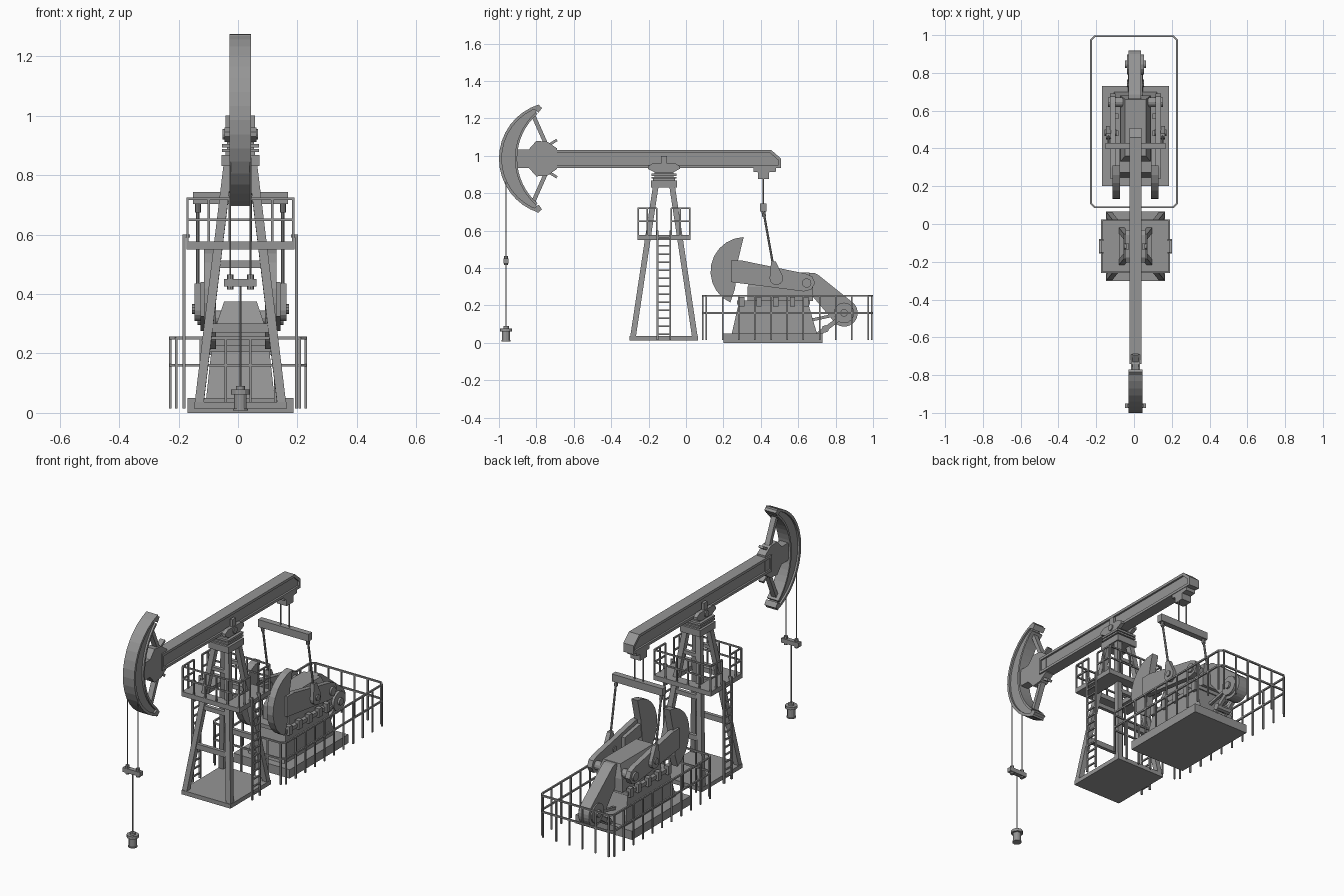
import bpy, bmesh, math
from mathutils import Vector, Matrix

if "Cube" in bpy.data.objects:
    bpy.data.objects.remove(bpy.data.objects["Cube"])

steel = bpy.data.materials.new("steel_grey")
steel.use_nodes = True
GREY = (0.3, 0.3, 0.3, 1)
steel.diffuse_color = GREY
steel.node_tree.nodes["Principled BSDF"].inputs["Base Color"].default_value = GREY

C = 0.008      # centre line of the machine
TY = -0.118    # centre of the tower
SIDES = (-1, 1)


def part(name, build):
    """Collect everything build() adds into one object."""
    bm = bmesh.new()
    build(bm)
    bmesh.ops.recalc_face_normals(bm, faces=bm.faces)
    me = bpy.data.meshes.new(name)
    bm.to_mesh(me)
    bm.free()
    me.materials.append(steel)
    ob = bpy.data.objects.new(name, me)
    bpy.context.collection.objects.link(ob)


def box(bm, x, y, z):
    lo, hi = Vector((x[0], y[0], z[0])), Vector((x[1], y[1], z[1]))
    m = Matrix.Translation((lo + hi) / 2) @ Matrix.Diagonal((*(hi - lo), 1))
    bmesh.ops.create_cube(bm, size=1, matrix=m)


def bar(bm, a, b, w, h=None, sides=0):
    """Square bar, or round rod when sides is given, from a to b."""
    a, b = Vector(a), Vector(b)
    d = (b - a).normalized()
    ref = Vector((0, 1, 0)) if abs(d.x) > 0.9 else Vector((1, 0, 0))
    v = d.cross(ref).normalized()
    m = Matrix((v.cross(d), v, d)).transposed().to_4x4()
    m = Matrix.Translation((a + b) / 2) @ m
    size = (b - a).length
    if sides:
        bmesh.ops.create_cone(bm, cap_ends=True, segments=sides, radius1=w / 2,
                              radius2=w / 2, depth=size, matrix=m)
    else:
        bmesh.ops.create_cube(bm, size=1, matrix=m @ Matrix.Diagonal((w, h or w, size, 1)))


def slab(bm, pts, x, w):
    """Side profile of (y, z) points extruded to width w about x."""
    f = bm.faces.new([bm.verts.new((x - w / 2, y, z)) for y, z in pts])
    new = bmesh.ops.extrude_face_region(bm, geom=[f])["geom"]
    bmesh.ops.translate(bm, vec=(w, 0, 0), verts=[g for g in new if isinstance(g, bmesh.types.BMVert)])


def frustum(bm, y, z, half, top_y, top_half):
    quads = [[bm.verts.new((C + sx * h, yy[i], zz)) for sx, i in ((-1, 0), (1, 0), (1, 1), (-1, 1))]
             for yy, h, zz in ((y, half, z[0]), (top_y, top_half, z[1]))]
    for q in quads:
        bm.faces.new(q)
    for i in range(4):
        j = (i + 1) % 4
        bm.faces.new((quads[0][i], quads[0][j], quads[1][j], quads[1][i]))


def arc(cy, cz, r, a0, a1, n):
    step = math.radians(a1 - a0) / n
    return [(cy + r * math.cos(math.radians(a0) + i * step),
             cz + r * math.sin(math.radians(a0) + i * step)) for i in range(n + 1)]


# Walking beam: I-section with a sloped tail
def walking_beam(bm):
    slab(bm, [(-0.74, 0.945), (0.5, 0.945), (0.5, 0.985), (0.455, 1.02), (-0.74, 1.02)], C, 0.045)
    slab(bm, [(-0.74, 1.015), (0.45, 1.015), (0.495, 0.975), (0.508, 0.985), (0.457, 1.03), (-0.74, 1.03)], C, 0.066)
    box(bm, (C - .033, C + .033), (-0.74, 0.508), (0.935, 0.95))
    box(bm, (C - .033, C + .033), (0.495, 0.508), (0.935, 0.985))
    box(bm, (C - .033, C + .033), (-0.74, -0.728), (0.935, 1.03))
part("walking_beam", walking_beam)


# Horse head: crescent web with broad rims
def horse_head(bm):
    outer = arc(-0.697, 0.985, 0.303, 107, 253, 16)
    inner = arc(-0.586, 0.985, 0.329, 131, 229, 16)
    slab(bm, outer + inner[::-1], C, 0.05)
    slab(bm, outer + arc(-0.697, 0.985, 0.288, 107, 253, 16)[::-1], C, 0.072)
    slab(bm, inner + arc(-0.586, 0.985, 0.317, 131, 229, 16)[::-1], C, 0.072)
    for s in SIDES:
        bar(bm, (C, -0.80, 0.985 + s * 0.255), (C, -0.782, 0.985 + s * 0.28), 0.072, 0.03)
part("horse_head", horse_head)


def head_neck(bm):
    top = [(-0.91, 1.035), (-0.84, 1.035), (-0.80, 1.08), (-0.74, 1.075), (-0.69, 1.04)]
    slab(bm, top + [(y, 1.97 - z) for y, z in reversed(top)], C, 0.05)
    for s in SIDES:
        bar(bm, (C, -0.745, 0.985 + s * 0.07), (C, -0.825, 0.985 + s * 0.25), 0.03, 0.022)
        bar(bm, (C, -0.745, 0.985 + s * 0.065), (C, -0.69, 0.985 + s * 0.1), 0.03, 0.014)
part("head_neck", head_neck)


# Bridle, carrier and well
def bridle(bm):
    for s in SIDES:
        bar(bm, (C + s * .034, -0.962, 0.44), (C + s * .034, -0.962, 0.86), 0.006, sides=6)
        bar(bm, (C + s * .034, -0.962, 0.415), (C + s * .034, -0.962, 0.465), 0.022, sides=8)
    box(bm, (C - .055, C + .055), (-0.975, -0.949), (0.425, 0.45))
    bar(bm, (C, -0.962, 0.07), (C, -0.962, 0.45), 0.007, sides=6)
part("bridle_and_rod", bridle)


def wellhead(bm):
    for w, z0, z1 in ((.042, .008, .065), (.064, .062, .078), (.03, .075, .09), (.05, .008, .014)):
        bar(bm, (C, -0.962, z0), (C, -0.962, z1), w, sides=12)
part("wellhead", wellhead)


# Tower: base slab, four leaning legs, cross braces and cap
def tower(bm):
    box(bm, (C - .155, C + .155), (TY - .183, TY + .183), (0.013, 0.037))

    def corner(sx, sy, z):
        t = (z - 0.02) / 0.81
        return (C + sx * (.14 - .098 * t), TY + sy * (.167 - .122 * t), z)
    for sy in SIDES:
        for sx in SIDES:
            bar(bm, corner(sx, sy, 0.02), corner(sx, sy, 0.84), 0.03)
        for z, h in ((0.285, 0.03), (0.5, 0.024), (0.72, 0.02)):
            bar(bm, corner(-1, sy, z), corner(1, sy, z), 0.02, h)
part("tower", tower)


def tower_cap(bm):
    for hx, hy, z0, z1 in ((.064, .07, .83, .868), (.05, .058, .866, .88), (.062, .066, .878, .888),
                           (.062, .066, .893, .905), (.045, .05, .886, .92)):
        box(bm, (C - hx, C + hx), (TY - hy, TY + hy), (z0, z1))
part("tower_cap", tower_cap)


def saddle(bm):
    ring = [(-.085, .945), (-.06, .96), (.06, .96), (.085, .945), (.085, .93), (.05, .912), (-.05, .912), (-.085, .93)]
    for s in SIDES:
        slab(bm, [(TY + y, z) for y, z in ring], C + s * .043, 0.022)
        box(bm, sorted((C + s * .034, C + s * .05)), (TY - .016, TY + .016), (0.955, 1.0))
    bar(bm, (C - .06, TY, 0.937), (C + .06, TY, 0.937), 0.036, sides=12)
part("saddle_bearing", saddle)


# Service platform with railings and a ladder on each side
def platform(bm):
    for s in SIDES:
        box(bm, sorted((C + s * .085, C + s * .182)), (TY - .142, TY + .142), (0.55, 0.577))
        box(bm, (C - .086, C + .086), sorted((TY + s * .085, TY + s * .142)), (0.55, 0.577))
part("platform", platform)


def railing(bm):
    for s in SIDES:
        x, y = C + s * .178, TY + s * .138
        for z in (0.65, 0.72):
            bar(bm, (C - .178, y, z), (C + .178, y, z), 0.008)
            for t in SIDES:
                bar(bm, (x, TY + t * .138, z), (x, TY + t * .038, z), 0.008)
        for i in range(6):
            px = C - .178 + i * .0712
            bar(bm, (px, y, 0.57), (px, y, 0.72), 0.008)
        for d in (-.088, -.038, .038, .088):
            bar(bm, (x, TY + d, 0.57), (x, TY + d, 0.72), 0.008)
part("platform_railing", railing)


def ladders(bm):
    for s in SIDES:
        x = C + s * .189
        for d in (-.034, .034):
            bar(bm, (x, TY + d, 0.015), (x, TY + d, 0.6), 0.01)
            bar(bm, (x, TY + d, 0.595), (C + s * .17, TY + d, 0.595), 0.01)
        for i in range(13):
            z = 0.045 + i * 0.043
            bar(bm, (x, TY - .034, z), (x, TY + .034, z), 0.008)
part("ladders", ladders)


# Drive base and gearbox
def drive_base(bm):
    box(bm, (C - .178, C + .178), (0.2, 0.73), (0, 0.05))
    frustum(bm, (0.245, 0.70), (0.05, 0.205), .115, (0.28, 0.655), .098)
    box(bm, (C - .105, C + .105), (0.272, 0.662), (0.205, 0.226))
    for y in (0.30, 0.39, 0.48, 0.57, 0.64):
        for s in SIDES:
            box(bm, sorted((C + s * .09, C + s * .116)), (y - .014, y + .014), (0.195, 0.245))
part("drive_base", drive_base)


def gearbox(bm):
    box(bm, (C - .082, C + .082), (0.33, 0.68), (0.225, 0.3))
    frustum(bm, (0.33, 0.68), (0.3, 0.375), .08, (0.36, 0.66), .055)
    bar(bm, (C - .145, 0.645, 0.32), (C + .145, 0.645, 0.32), 0.05, sides=12)
part("gearbox", gearbox)


# Cranks with curved counterweights
def cranks(bm):
    arm = [(0.24, 0.44), (0.30, 0.44), (0.64, 0.37), (0.675, 0.355), (0.69, 0.32), (0.67, 0.285), (0.63, 0.275), (0.24, 0.325)]
    weight = arc(0.315, 0.382, 0.184, 92, 245, 10) + [(0.262, 0.29), (0.278, 0.44)]
    for s in SIDES:
        slab(bm, arm, C + s * .12, 0.03)
        slab(bm, weight, C + s * .102, 0.04)
        slab(bm, [(0.27, 0.42), (0.42, 0.395), (0.42, 0.33), (0.27, 0.345)], C + s * .1, 0.03)
part("cranks", cranks)


# Tail bearing, equalizer and connecting rods
def tail_bearing(bm):
    slab(bm, [(0.36, .938), (0.48, .938), (0.48, .915), (0.445, .912), (0.445, .875), (0.385, .875), (0.385, .912), (0.36, .915)], C, 0.06)
    for s in SIDES:
        bar(bm, (C + s * .027, 0.413, 0.72), (C + s * .027, 0.413, 0.9), 0.008, sides=6)
part("tail_bearing", tail_bearing)


def equalizer(bm):
    box(bm, (C - .16, C + .16), (0.396, 0.43), (0.702, 0.744))
    for s in SIDES:
        x = C + s * .143
        bar(bm, (x, 0.413, 0.71), (x, 0.465, 0.42), 0.012, sides=8)
        bar(bm, (x, 0.413, 0.705), (x, 0.418, 0.675), 0.02, sides=8)
        slab(bm, arc(0.483, 0.345, 0.036, -180, 20, 8) + [(0.48, 0.435), (0.455, 0.435)], x, 0.024)
        bar(bm, (C + s * .1, 0.483, 0.35), (C + s * .163, 0.483, 0.35), 0.034, sides=10)
part("equalizer_and_rods", equalizer)


# Belt guard, motor pulley and motor supports
def belt_guard(bm):
    slab(bm, arc(0.845, 0.16, 0.073, -125, 55, 12) + arc(0.675, 0.325, 0.05, 55, 235, 8), C - .003, 0.066)
    for w, h in ((.088, .11), (.11, .04)):
        bar(bm, (C - w / 2, 0.845, 0.16), (C + w / 2, 0.845, 0.16), h, sides=14)
part("belt_guard", belt_guard)


def motor_supports(bm):
    for s in SIDES:
        x = C + s * .03
        bar(bm, (x, 0.70, 0.04), (x, 0.82, 0.13), 0.018, 0.024)
        bar(bm, (x, 0.66, 0.12), (x, 0.80, 0.15), 0.016)
    bar(bm, (C - .045, 0.745, 0.075), (C + .045, 0.745, 0.075), 0.04, sides=8)
part("motor_supports", motor_supports)


# Fence with chamfered corners around the drive
def fence(bm):
    hx, y0, y1, c = 0.228, 0.089, 0.994, 0.02
    loop = [(hx - c, y0), (hx, y0 + c), (hx, y1 - c), (hx - c, y1),
            (c - hx, y1), (-hx, y1 - c), (-hx, y0 + c), (c - hx, y0)]
    for i, (ax, ay) in enumerate(loop):
        bx, by = loop[(i + 1) % 8]
        for z in (0.16, 0.252):
            bar(bm, (ax, ay, z), (bx, by, z), 0.009)
        length = math.hypot(bx - ax, by - ay)
        n = max(1, round(length / 0.086))
        for k in range(n + 1 if n > 1 else 0):
            x, y = ax + (bx - ax) * k / n, ay + (by - ay) * k / n
            bar(bm, (x, y, 0.014), (x, y, 0.252), 0.008)
part("fence", fence)
